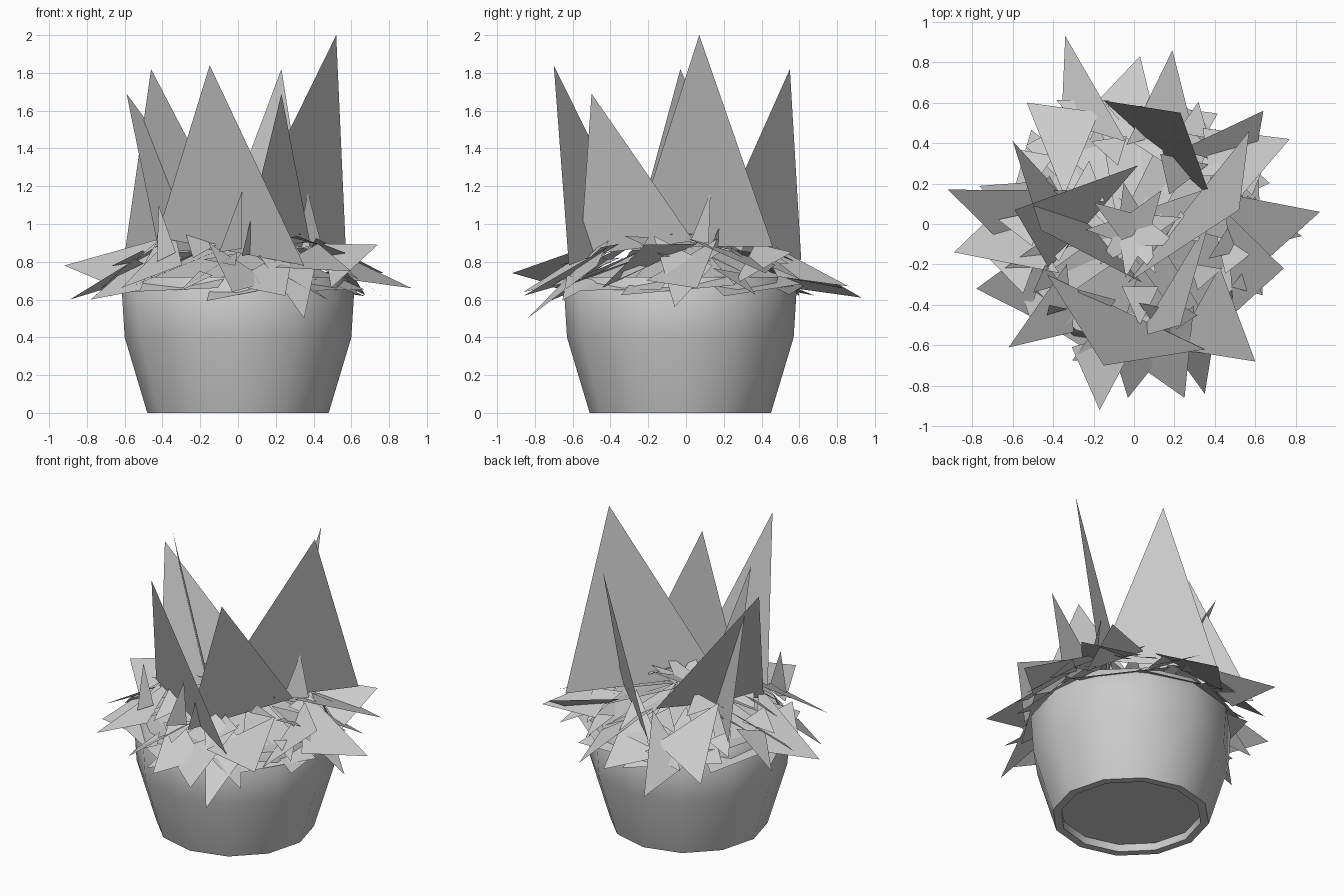
import bpy, math, random
from mathutils import Vector

if "Cube" in bpy.data.objects:
    bpy.data.objects.remove(bpy.data.objects["Cube"])

random.seed(11)
CY = -0.03  # pot axis offset in y


def make_object(name, verts, faces, smooth=False):
    mesh = bpy.data.meshes.new(name)
    mesh.from_pydata([tuple(v) for v in verts], [], faces)
    mesh.update()
    obj = bpy.data.objects.new(name, mesh)
    bpy.context.collection.objects.link(obj)
    if smooth:
        bpy.context.view_layer.objects.active = obj
        obj.select_set(True)
        bpy.ops.object.shade_smooth_by_angle(angle=math.radians(35))
        obj.select_set(False)
    return obj


def lathe(name, profile, sides):
    verts, faces = [], []
    for r, z in profile:
        for i in range(sides):
            a = math.tau * i / sides
            verts.append((r * math.cos(a), CY + r * math.sin(a), z))
    for j in range(len(profile) - 1):
        for i in range(sides):
            k = (i + 1) % sides
            faces.append((j * sides + i, j * sides + k, (j + 1) * sides + k, (j + 1) * sides + i))
    faces.append(tuple(reversed(range(sides))))
    last = (len(profile) - 1) * sides
    faces.append(tuple(range(last, last + sides)))
    return make_object(name, verts, faces, True)


def triangles(name, tris):
    verts = [p for t in tris for p in t]
    return make_object(name, verts, [(3 * i, 3 * i + 1, 3 * i + 2) for i in range(len(tris))])


def polar(r, a, z):
    return Vector((r * math.cos(a), CY + r * math.sin(a), z))


def dome(r):
    return 1.02 - 0.72 * r * r


# Pot with recessed foot, closed by the soil on top
lathe("pot", [(0.43, 0.05), (0.43, 0.0), (0.48, 0.0), (0.60, 0.40),
              (0.615, 0.64), (0.57, 0.72)], 12)

# Tall upright blades: base, base, tip
blades = [
    ((-0.03, -0.29, 0.88), (0.57, 0.46, 0.88), (0.52, 0.07, 2.00)),
    ((-0.43, -0.25, 0.93), (0.35, -0.62, 0.78), (-0.15, -0.70, 1.84)),
    ((-0.15, 0.61, 0.81), (0.38, 0.13, 0.88), (0.23, 0.55, 1.82)),
    ((-0.60, 0.41, 0.84), (0.04, -0.29, 0.86), (-0.46, -0.03, 1.82)),
    ((0.02, -0.56, 0.83), (0.38, 0.04, 0.91), (0.23, -0.50, 1.69)),
    ((-0.42, -0.22, 0.86), (0.02, 0.29, 0.86), (-0.59, 0.07, 1.69)),
]
triangles("tall_blades", blades)

# Short upright blades
triangles("short_blades", [
    ((-0.10, -0.62, 0.85), (0.02, -0.57, 0.87), (0.02, -0.60, 1.17)),
    ((0.32, 0.02, 0.9), (0.44, 0.12, 0.9), (0.37, 0.13, 1.17)),
    ((-0.43, -0.45, 0.8), (-0.33, -0.42, 0.85), (-0.42, -0.40, 1.10)),
])

# Large overlapping leaves that cover the pot and droop over its rim
cover = []
for i in range(9):
    a = math.tau * i / 9 + random.uniform(-0.1, 0.1)
    z = random.uniform(-0.03, 0.03)
    cover.append((polar(0.24, a + math.pi, 1.01 + z),
                  polar(0.71, a - 0.45, 0.62 + z), polar(0.68, a + 0.45, 0.68 - z)))
triangles("cover_leaves", cover)

# Outer leaves with tips past the rim
tips = [(-0.34, 0.93, 0.61), (0.19, 0.86, 0.67), (0.03, 0.83, 0.66), (0.92, 0.06, 0.66),
        (0.77, 0.42, 0.74), (0.64, 0.56, 0.85), (0.83, -0.06, 0.56), (0.60, -0.68, 0.75),
        (0.35, -0.84, 0.50), (0.25, -0.86, 0.62), (-0.03, -0.86, 0.64), (-0.17, -0.92, 0.74),
        (-0.62, -0.61, 0.66), (-0.89, -0.14, 0.60), (-0.92, 0.17, 0.78), (-0.53, 0.60, 0.62),
        (-0.78, -0.32, 0.60), (0.74, -0.22, 0.89)]
outer = []
for i, tip in enumerate(tips):
    a = math.atan2(tip[1] - CY, tip[0])
    radii = [random.uniform(0.36, 0.48), random.uniform(0.58, 0.68)]
    heights = [dome(radii[0]) + 0.03, dome(radii[1]) + random.uniform(-0.07, 0.03)]
    flip = -1 if i % 2 else 1
    w = random.uniform(0.25, 0.45)
    outer.append((polar(radii[0], a - w * flip, heights[0]),
                  polar(radii[1], a + w * flip, heights[1]), tip))
triangles("outer_leaves", outer)

# Small scattered leaves close to the mound, steeper towards the rim
small = []
for i in range(32):
    a = i * 2.39996
    r = 0.24 + 0.42 * math.sqrt(i / 32)
    c = polar(r, a, dome(r) + random.uniform(-0.04, 0.02))
    turn = a + random.uniform(-1.1, 1.1)
    out = Vector((math.cos(turn), math.sin(turn), -0.9 * r + random.uniform(-0.3, 0.3)))
    side = Vector((-math.sin(turn), math.cos(turn), random.uniform(-0.35, 0.35)))
    s = random.uniform(0.09, 0.16)
    small.append((c - out * s * 0.5 - side * s * 0.7, c - out * s * 0.5 + side * s * 0.7, c + out * s))
triangles("small_leaves", small)
